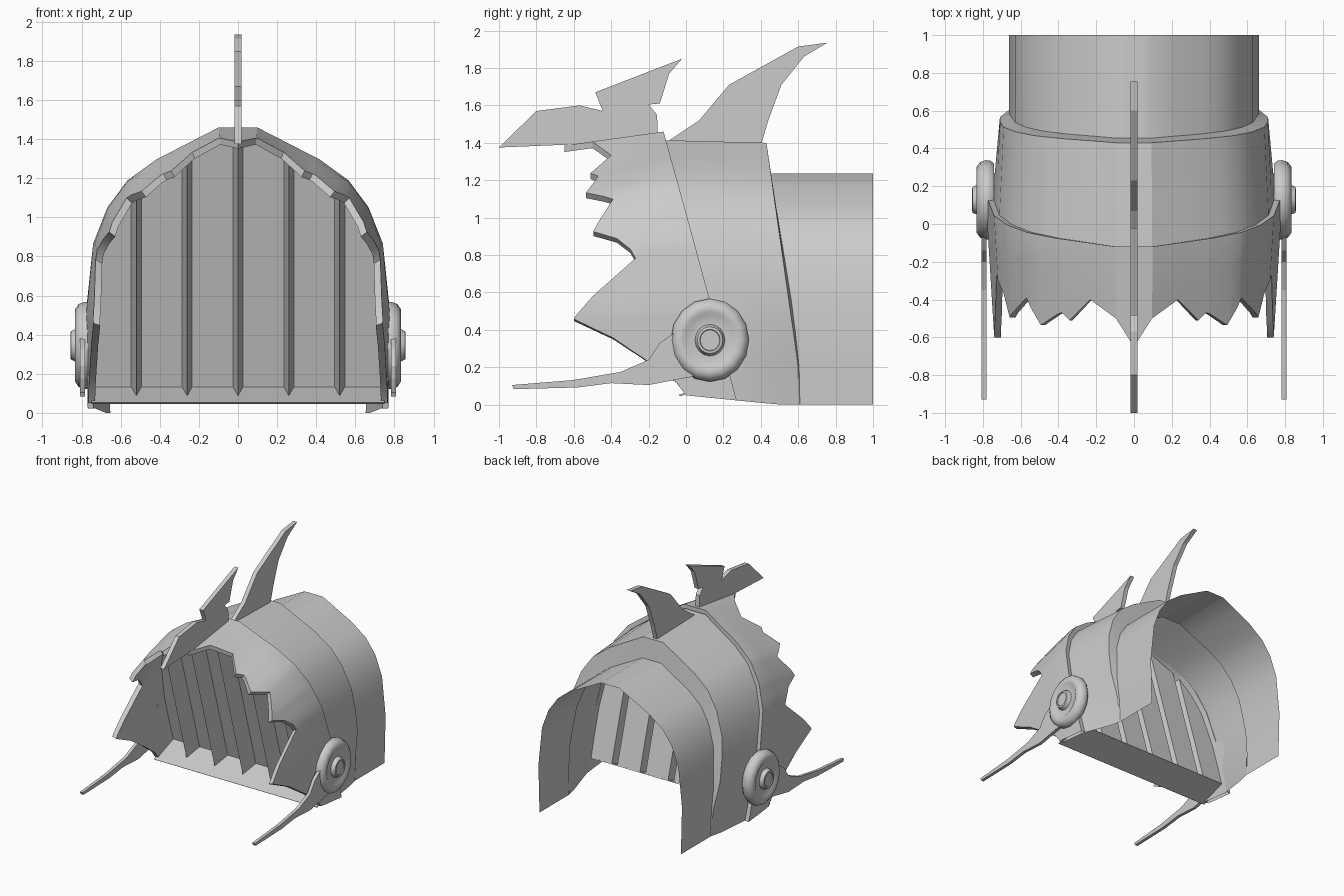
import bpy, bmesh, math

if "Cube" in bpy.data.objects:
    bpy.data.objects.remove(bpy.data.objects["Cube"])

# Half arch cross-section, normalised: (x / half width, height fraction), crown to hem
ARCH = [(0, 1), (.128, 1), (.54, .884), (.73, .808), (.86, .71), (.95, .58), (1, .32), (.985, 0)]
# Jagged front rim: (position along ARCH, y)
RIM = [(0, -.65), (1, -.5), (1.44, -.4), (1.8, -.51), (1.93, -.47), (2.65, -.535), (3.2, -.39),
       (4.25, -.495), (4.6, -.37), (5.15, -.27), (5.7, -.5), (6.05, -.6), (6.3, -.39),
       (6.6, -.2), (6.85, -.05), (7, 0)]


def lerp(a, b, f):
    return a + (b - a) * f


def interp(pts, v):
    for (a, p), (b, q) in zip(pts, pts[1:]):
        if v <= b:
            return lerp(p, q, (v - a) / (b - a))
    return pts[-1][1]


def arch(u):
    i = min(int(abs(u)), 6)
    f = abs(u) - i
    x = lerp(ARCH[i][0], ARCH[i + 1][0], f)
    return math.copysign(x, u), lerp(ARCH[i][1], ARCH[i + 1][1], f)


def surf(u, y, w, h):
    x, t = arch(u)
    zb = min(max(.05 - .1 * y, 0), .05)
    # the shoulders sink slightly toward the front
    drop = .045 * min(max((-.1 - y) / .4, 0), 1) * min(1, (1 - t) * 10, max(0, (t - .35) * 5))
    return (x * w, y, zb + (h - zb) * t - drop)


def make(name, verts, faces, smooth=0, fix=False):
    me = bpy.data.meshes.new(name)
    me.from_pydata(verts, [], faces)
    if fix:
        bm = bmesh.new()
        bm.from_mesh(me)
        bmesh.ops.recalc_face_normals(bm, faces=bm.faces)
        bm.to_mesh(me)
        bm.free()
    ob = bpy.data.objects.new(name, me)
    bpy.context.collection.objects.link(ob)
    if smooth:
        bpy.ops.object.select_all(action='DESELECT')
        ob.select_set(True)
        bpy.context.view_layer.objects.active = ob
        bpy.ops.object.shade_smooth_by_angle(angle=math.radians(smooth))
    return ob


def grid(name, cols, smooth=0, inner=None):
    """Sheet from columns of points; with inner columns it becomes a thick shell."""
    if inner:
        cols = [c + d[::-1] + c[:1] for c, d in zip(cols, inner)]
    n = len(cols[0])
    faces = [(i * n + j, (i + 1) * n + j, (i + 1) * n + j + 1, i * n + j + 1)
             for i in range(len(cols) - 1) for j in range(n - 1)]
    return make(name, [v for c in cols for v in c], faces, smooth)


def prism(name, outline, x0, x1):
    n = len(outline)
    verts = [(x, y, z) for x in (x0, x1) for y, z in outline]
    faces = [tuple(range(n)), tuple(range(2 * n - 1, n - 1, -1))]
    faces += [(i, n + i, n + (i + 1) % n, (i + 1) % n) for i in range(n)]
    return make(name, verts, faces, fix=True)


def seam_y(u):
    return -.12 + .275 * 1.42 * (1 - arch(u)[1])


def step_y(u):
    return .43 + .175 * min(1 - arch(u)[1], .88) / .88


half = sorted({u for u, _ in RIM} | set(range(8)))
us_front = [-u for u in half[:0:-1]] + half
us = [i / 2 for i in range(-14, 15)]


# Front shell with jagged rim, an outer and an inner skin
def front_skin(gap):
    cols = []
    for u in us_front:
        ys = [lerp(interp(RIM, abs(u)), seam_y(u), k / 5) for k in range(6)]
        cols.append([surf(u, y, lerp(.74, .78, min((y + .6) / .65, 1)) - gap,
                          1.46 + .14 * min(y + .12, 0) - gap) for y in ys])
    return cols


grid("front_shell", front_skin(0), 25, front_skin(.035))

# Middle band, closed at the back by a ledge that fades out near the hem
band, rear = [], []
for u in us:
    d = min(max((arch(u)[1] - .1) / .3, 0), 1)
    ledge = step_y(u) + .02 * d + .004
    col = [surf(u, lerp(seam_y(u) - .04, step_y(u), k / 4), lerp(.752, .663 + .064 * d, k / 4),
                lerp(1.415, 1.4, k / 4)) for k in range(5)]
    band.append(col + [surf(u, ledge, .663, 1.235)])
    rear.append([surf(u, lerp(ledge, 1, k / 3), .663, 1.235) for k in range(4)])
grid("middle_band", band, 25)
grid("rear_shell", rear, 30)

# Face plate: one slanted sheet folded into five deep vertical ribs
xs = {0: 0}
for s in (-1, 1):
    for x in (.6, .66, .7, .73, .745):
        xs[s * x] = 0
for c in (-.52, -.26, 0, .26, .52):
    xs.update({c - .026: 0, c: .15, c + .026: 0})
cols = []
for x, d in sorted(xs.items()):
    top = .05 + 1.35 * interp(ARCH[:7], abs(x) / .75) - .25 * d
    cols.append([(x, .2 - .29 * (z - .13) - d, z) for z in (.13 - .33 * d, top)])
grid("ribbed_face_plate", cols).data.flip_normals()

# Chin bar: thin strip sloping forward and down
prism("chin_bar", [(-.04, .052), (.2, .134), (.205, .128), (-.03, .045)], -.75, .75)

# Crest fins
prism("front_crest_fin", [(-1, 1.375), (-.8, 1.57), (-.57, 1.6), (-.445, 1.57), (-.485, 1.67),
                          (-.02, 1.85), (-.09, 1.77), (-.14, 1.61), (-.2, 1.605), (-.155, 1.55),
                          (-.15, 1.43), (-.5, 1.37), (-.64, 1.39)], -.018, .018)
prism("rear_crest_fin", [(-.11, 1.4), (.07, 1.52), (.23, 1.71), (.6, 1.915), (.755, 1.935),
                         (.63, 1.86), (.51, 1.71), (.44, 1.52), (.4, 1.385)], -.018, .018)

# Side tusks and round pivots
TUSK = [(-.93, .105), (-.6, .132), (-.35, .175), (-.2, .24), (-.14, .33), (-.04, .4), (.1, .4),
        (.1, .16), (-.02, .14), (-.2, .105), (-.4, .115), (-.58, .092), (-.92, .083)]
LATHE = [(.19, .74), (.208, .76), (.21, .785), (.2, .815), (.175, .833), (.145, .832), (.13, .822),
         (.08, .822), (.075, .84), (.068, .855), (.055, .857), (.052, .85), (.001, .85)]
N = 16
for side, s in (("left", -1), ("right", 1)):
    prism(side + "_tusk", TUSK, s * .782, s * .808)
    verts = [(s * x, .128 + r * math.cos(a * math.tau / N), .345 + 1.06 * r * math.sin(a * math.tau / N))
             for r, x in LATHE for a in range(N)]
    m = len(LATHE)
    faces = [(k * N + a, k * N + (a + 1) % N, (k + 1) * N + (a + 1) % N, (k + 1) * N + a)
             for k in range(m - 1) for a in range(N)]
    faces += [tuple(range(N)), tuple(range((m - 1) * N, m * N))]
    make(side + "_pivot", verts, faces, 40, fix=True)
